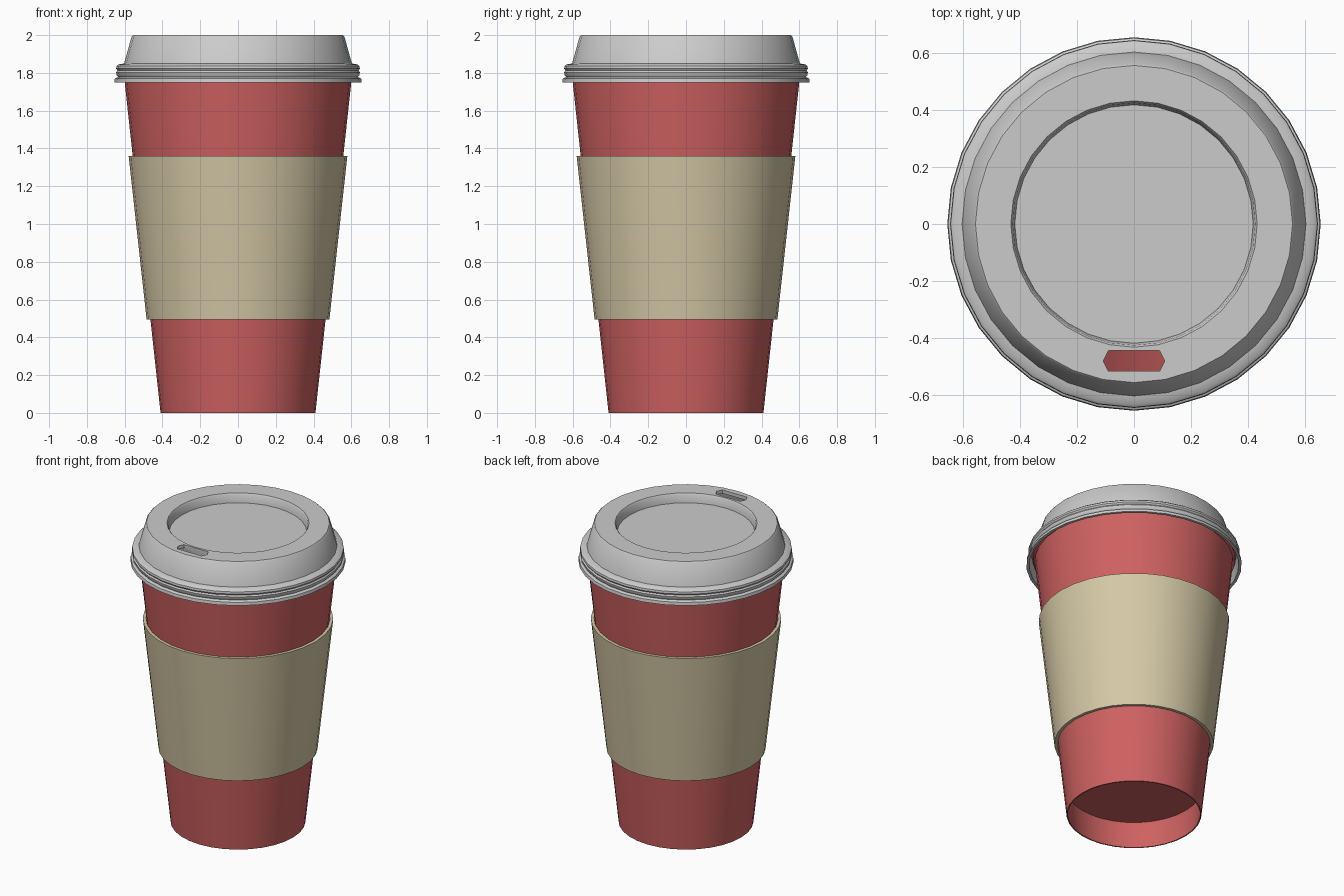
import bpy, bmesh
from math import sin, cos, tau, radians

if "Cube" in bpy.data.objects:
    bpy.data.objects.remove(bpy.data.objects["Cube"])

SIDES = 32


def finish(name, bm, color=None):
    bmesh.ops.recalc_face_normals(bm, faces=bm.faces)
    mesh = bpy.data.meshes.new(name)
    bm.to_mesh(mesh)
    bm.free()
    obj = bpy.data.objects.new(name, mesh)
    bpy.context.collection.objects.link(obj)
    if color:
        mat = bpy.data.materials.new(name + "_color")
        mat.diffuse_color = (*color, 1)
        mat.use_nodes = True
        mat.node_tree.nodes["Principled BSDF"].inputs["Base Color"].default_value = mat.diffuse_color
        mesh.materials.append(mat)
    return obj


def lathe(name, profile, color=None, closed=False):
    """Spin an (r, z) profile around z; r = 0 gives a pole."""
    bm = bmesh.new()
    rings = []
    for r, z in profile:
        n = SIDES if r > 0 else 1
        rings.append([bm.verts.new((r * cos(tau * i / SIDES), r * sin(tau * i / SIDES), z))
                      for i in range(n)])
    pairs = list(zip(rings, rings[1:]))
    if closed:
        pairs.append((rings[-1], rings[0]))
    for a, b in pairs:
        for i in range(SIDES):
            j = (i + 1) % SIDES
            quad = [a[i % len(a)], a[j % len(a)], b[j % len(b)], b[i % len(b)]]
            bm.faces.new(list(dict.fromkeys(quad)))
    return finish(name, bm, color)


def smooth(obj, angle=35):
    bpy.ops.object.select_all(action='DESELECT')
    obj.select_set(True)
    bpy.context.view_layer.objects.active = obj
    bpy.ops.object.shade_smooth_by_angle(angle=radians(angle))


# Paper cup with recessed base and rolled rim
cup = lathe("cup", [
    (0, 0.18), (0.41, 0.18), (0.415, 0.165), (0.402, 0), (0.41, 0),
    (0.603, 1.78), (0.617, 1.79), (0.62, 1.807), (0.61, 1.82), (0.594, 1.815),
    (0.591, 1.78), (0.42, 0.195), (0, 0.195)], (0.62, 0.12, 0.12))

# Cardboard sleeve
sleeve = lathe("sleeve", [
    (0.484, 0.495), (0.579, 1.36), (0.559, 1.36), (0.465, 0.495)],
    (0.66, 0.58, 0.38), closed=True)

# Lid: flange, snap ridge, sloped wall, raised ring, sunken centre, then inner skin
lid = lathe("lid", [
    (0, 1.94), (0.418, 1.94), (0.425, 1.99), (0.432, 2.0), (0.556, 2.0), (0.563, 1.993),
    (0.603, 1.85), (0.632, 1.845), (0.643, 1.836), (0.645, 1.822), (0.638, 1.812),
    (0.645, 1.803), (0.643, 1.788), (0.635, 1.778), (0.652, 1.77), (0.655, 1.75),
    (0.637, 1.75), (0.625, 1.835), (0.588, 1.84), (0.545, 1.977),
    (0.447, 1.977), (0.437, 1.917), (0, 1.917)])

# Sip hole cut through the raised ring
bm = bmesh.new()
outline = [(-0.108, -0.48), (-0.09, -0.516), (0.09, -0.516),
           (0.108, -0.48), (0.09, -0.444), (-0.09, -0.444)]
face = bm.faces.new([bm.verts.new((x, y, 1.95)) for x, y in outline])
ext = bmesh.ops.extrude_face_region(bm, geom=[face])["geom"]
bmesh.ops.translate(bm, vec=(0, 0, 0.1),
                    verts=[v for v in ext if isinstance(v, bmesh.types.BMVert)])
cutter = finish("sip_hole_cutter", bm)
cutter.hide_render = True
mod = lid.modifiers.new("sip_hole", 'BOOLEAN')
mod.operation = 'DIFFERENCE'
mod.solver = 'EXACT'
mod.object = cutter
bpy.context.view_layer.objects.active = lid
bpy.ops.object.modifier_apply(modifier=mod.name)
bpy.data.objects.remove(cutter)

for part in (cup, sleeve, lid):
    smooth(part)
